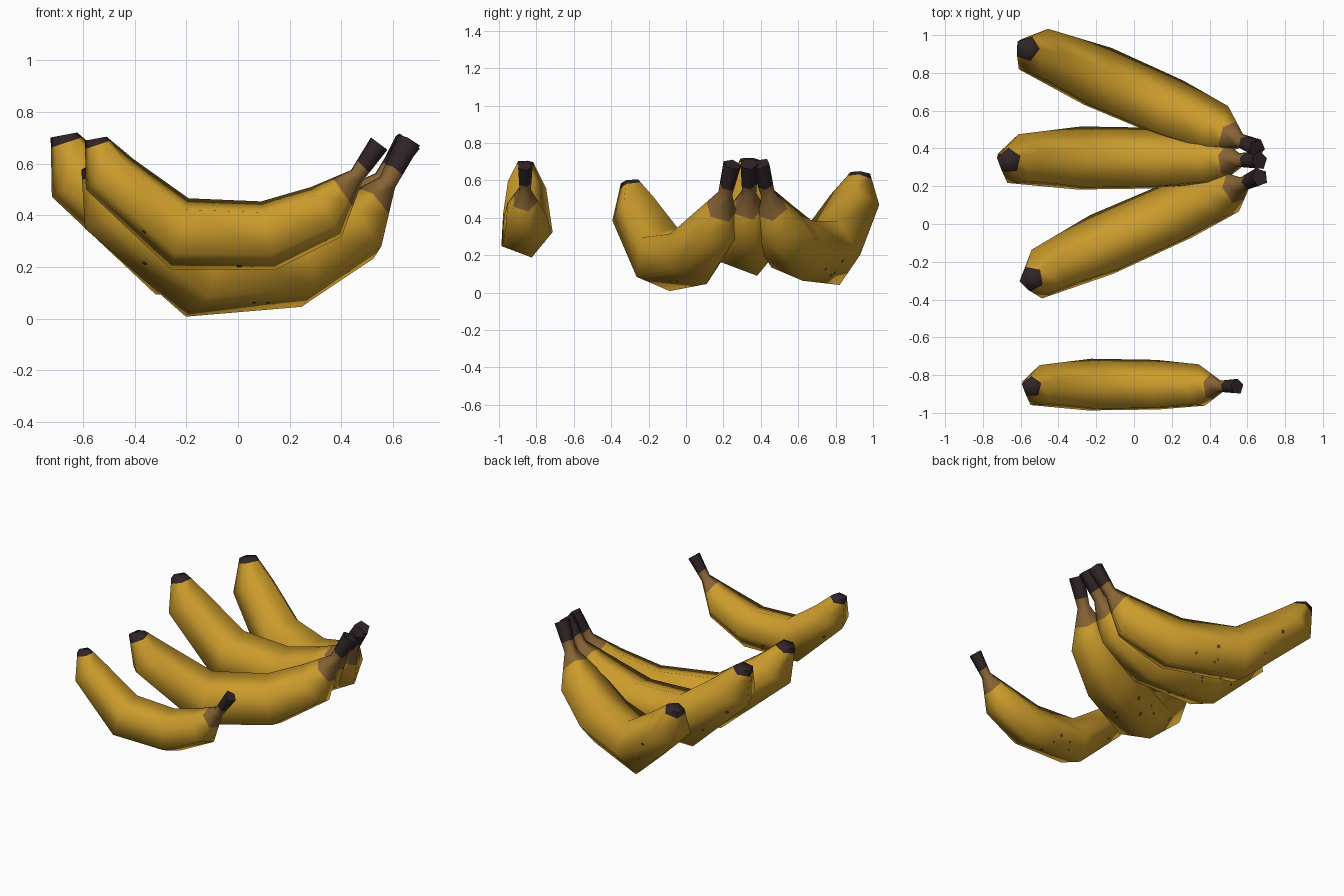
import bpy, bmesh, math, random
from mathutils import Vector

if "Cube" in bpy.data.objects:
    bpy.data.objects.remove(bpy.data.objects["Cube"])

random.seed(4)


def mat(name, col):
    m = bpy.data.materials.new(name)
    m.diffuse_color = (*col, 1)
    m.use_nodes = True
    m.node_tree.nodes["Principled BSDF"].inputs["Base Color"].default_value = m.diffuse_color
    return m


YELLOW, BROWN, DARK, SPOT = range(4)
MATS = [mat("ripe_yellow", (0.60, 0.33, 0.025)),
        mat("stem_brown", (0.24, 0.125, 0.035)),
        mat("dark_end", (0.03, 0.018, 0.02)),
        mat("spot_brown", (0.13, 0.07, 0.02))]

# Pentagonal rings from blossom tip to stem: centre x, centre z, up x, up z, radius
STEM = Vector((0.546, 0, 0.678))
KEYS = [(-0.550, 0.697, 0.08, 0.015, 0.045),
        (-0.495, 0.560, 0.19, 0.12, 0.115),
        (-0.225, 0.331, 0.07, 0.28, 0.149),
        (0.115, 0.323, -0.05, 0.255, 0.143),
        (0.340, 0.415, -0.12, 0.19, 0.119),
        (0.458, 0.552, -0.045, 0.05, 0.033),
        (0.546, 0.678, -0.06, 0.045, 0.042)]
ANGLES = [math.radians(-75 + 72 * k) for k in range(5)]


def ring(cx, cz, ux, uz, r):
    up = Vector((ux, 0, uz)).normalized()
    c = Vector((cx, 0, cz)) - STEM
    return [c + r * (math.cos(a) * Vector((0, 1, 0)) + math.sin(a) * up) for a in ANGLES]


def blend(a, b, t):
    return [p.lerp(q, t) for p, q in zip(a, b)]


K = [ring(*k) for k in KEYS]
# Extra in-line rings mark the colour borders
RINGS = [K[0], blend(K[0], K[1], 0.17), K[1], K[2], K[3], K[4],
         blend(K[4], K[5], 0.55), K[5], blend(K[5], K[6], 0.3), K[6]]
BANDS = [DARK, YELLOW, YELLOW, YELLOW, YELLOW, YELLOW, BROWN, BROWN, DARK]


def finish(bm, name):
    me = bpy.data.meshes.new(name)
    bm.to_mesh(me)
    bm.free()
    for m in MATS:
        me.materials.append(m)
    return me


def banana_mesh():
    bm = bmesh.new()
    rows = [[bm.verts.new(p) for p in r] for r in RINGS]
    for i, band in enumerate(BANDS):
        for k in range(5):
            j = (k + 1) % 5
            f = bm.faces.new((rows[i][k], rows[i][j], rows[i + 1][j], rows[i + 1][k]))
            f.material_index = band
    for row in (rows[0], rows[-1]):
        bm.faces.new(row).material_index = DARK
    bmesh.ops.recalc_face_normals(bm, faces=bm.faces[:])
    return finish(bm, "banana")


def spots_mesh(count=9):
    # Small flat flecks on the two underside faces
    bm = bmesh.new()
    for n in range(count):
        k, j = ((0, 1), (4, 0))[n % 3 == 2]
        a, b = (K[2], K[3]) if n % 4 else (K[1], K[2])
        s, t = random.uniform(0.2, 0.7), random.uniform(0.2, 0.8)
        p = a[k].lerp(b[k], s).lerp(a[j].lerp(b[j], s), t)
        e = (b[k] - a[k]).normalized()
        nrm = e.cross(a[j] - a[k]).normalized()
        if nrm.dot(p - sum(a + b, Vector()) / 10) < 0:
            nrm = -nrm
        w = nrm.cross(e)
        r = random.uniform(0.007, 0.013)
        vs = [bm.verts.new(p + nrm * 0.004 + r * (math.cos(q) * e + math.sin(q) * w))
              for q in (i * math.tau / 6 for i in range(6))]
        bm.faces.new(vs).material_index = SPOT
    return finish(bm, "spots")


def place(mesh, name, loc, pitch, yaw, scale):
    ob = bpy.data.objects.new(name, mesh)
    bpy.context.collection.objects.link(ob)
    ob.location = loc
    ob.rotation_euler = (0, math.radians(pitch), math.radians(yaw))
    ob.scale = (scale,) * 3
    return ob


# One loose banana and a bunch of three fanned around the stems
for name, loc, pitch, yaw, scale in [
        ("loose_banana", (0.546, -0.862, 0.678), 0, 0, 1.0),
        ("bunch_banana_front", (0.665, 0.248, 0.685), -5, 24, 1.22),
        ("bunch_banana_middle", (0.664, 0.335, 0.688), 0, 0, 1.22),
        ("bunch_banana_back", (0.650, 0.400, 0.688), -3.2, -23.5, 1.22)]:
    ob = place(banana_mesh(), name, loc, pitch, yaw, scale)
    bpy.ops.object.select_all(action='DESELECT')
    ob.select_set(True)
    bpy.context.view_layer.objects.active = ob
    bpy.ops.object.shade_smooth_by_angle(angle=math.radians(76))
    place(spots_mesh(), name + "_spots", loc, pitch, yaw, scale)
